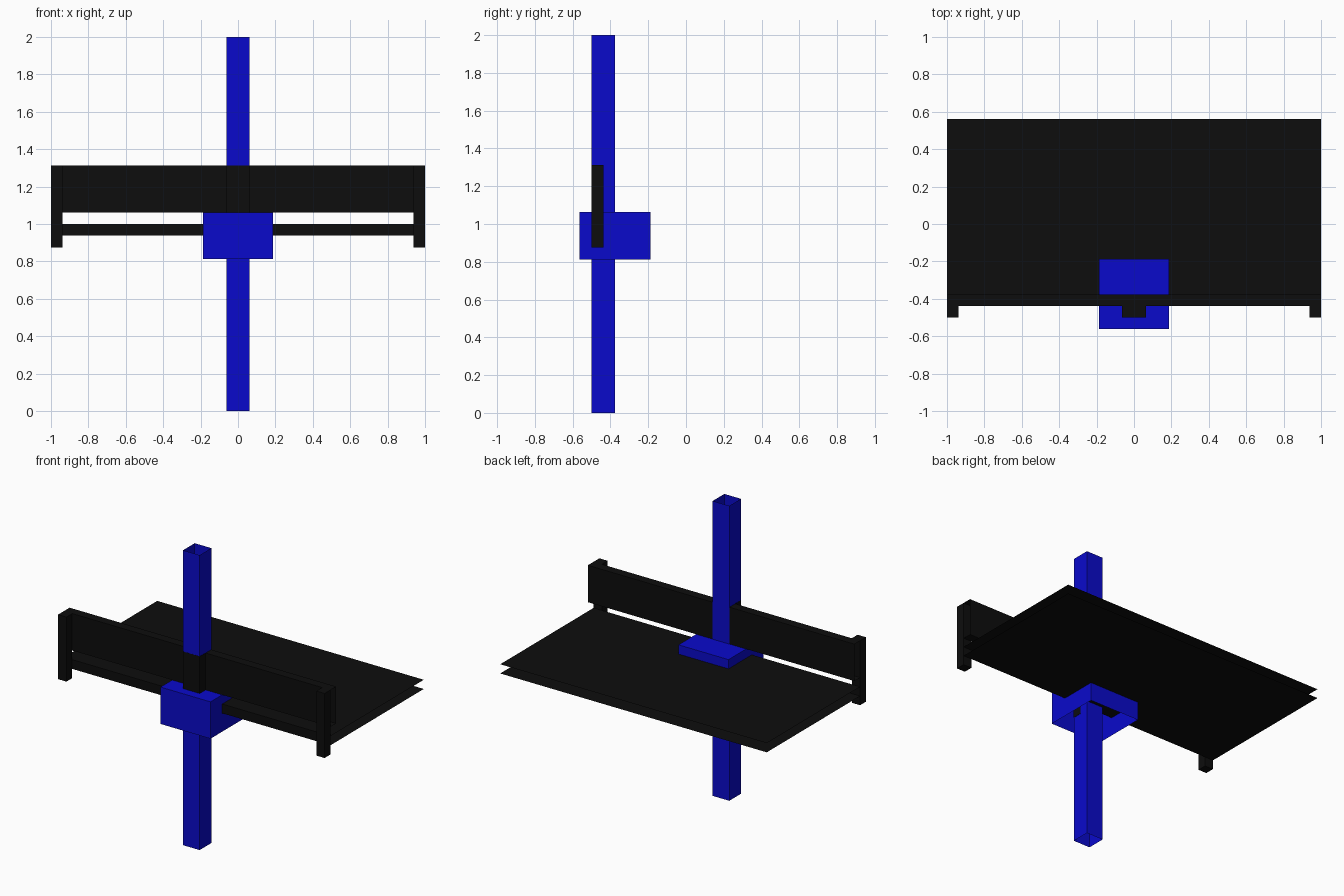
import bpy
import bmesh
from mathutils import Vector

cube = bpy.data.objects.get("Cube")
if cube:
    bpy.data.objects.remove(cube, do_unlink=True)

U = 1 / 16  # modelling grid step


def material(name, color):
    mat = bpy.data.materials.new(name)
    mat.use_nodes = True
    mat.diffuse_color = color
    mat.node_tree.nodes["Principled BSDF"].inputs["Base Color"].default_value = color
    return mat


blue = material("deep_blue", (0.003, 0.003, 0.6, 1))
black = material("soft_black", (0.004, 0.004, 0.004, 1))


def panel_box(name, low, high, mat, open_sides=(), grow=0.0):
    """Box between two grid corners, with the named sides left open."""
    low = Vector(low) * U - Vector((grow,) * 3)
    high = Vector(high) * U + Vector((grow,) * 3)
    bm = bmesh.new()
    bmesh.ops.create_cube(bm, size=1)
    bmesh.ops.scale(bm, vec=high - low, verts=bm.verts)
    bmesh.ops.translate(bm, vec=(low + high) / 2, verts=bm.verts)
    bm.normal_update()
    dirs = [Vector([int(s + "1") if a == axis else 0 for a in "xyz"])
            for s, axis in open_sides]
    gone = [f for f in bm.faces if any(f.normal.dot(d) > 0.9 for d in dirs)]
    bmesh.ops.delete(bm, geom=gone, context="FACES")
    mesh = bpy.data.meshes.new(name)
    bm.to_mesh(mesh)
    bm.free()
    mesh.materials.append(mat)
    obj = bpy.data.objects.new(name, mesh)
    bpy.context.collection.objects.link(obj)
    return obj


# Tall hollow mast, open at both ends
panel_box("mast", (-1, -8, 0), (1, -6, 32), blue, ("+z", "-z"))

# Sleeve around the mast, open underneath
panel_box("sleeve", (-3, -9, 13), (3, -3, 17), blue, ("-z",))

# Backrest rail with open ends, its rear just inside the mast wall
panel_box("back_rail", (-16, -7, 17), (16, -6.02, 21), black, ("+x", "-x"))

# Broad seat of two sheets joined along the front
panel_box("seat", (-16, -7, 15), (16, 9, 16), black, ("+x", "-x", "+y"))

# End uprights, and a middle one that sits just proud of the mast
for side, x in (("right", -16), ("left", 15)):
    panel_box(side + "_upright", (x, -8, 14), (x + 1, -7, 21), black)
panel_box("middle_upright", (-1, -8, 14), (1, -7, 21), black, grow=0.001)
